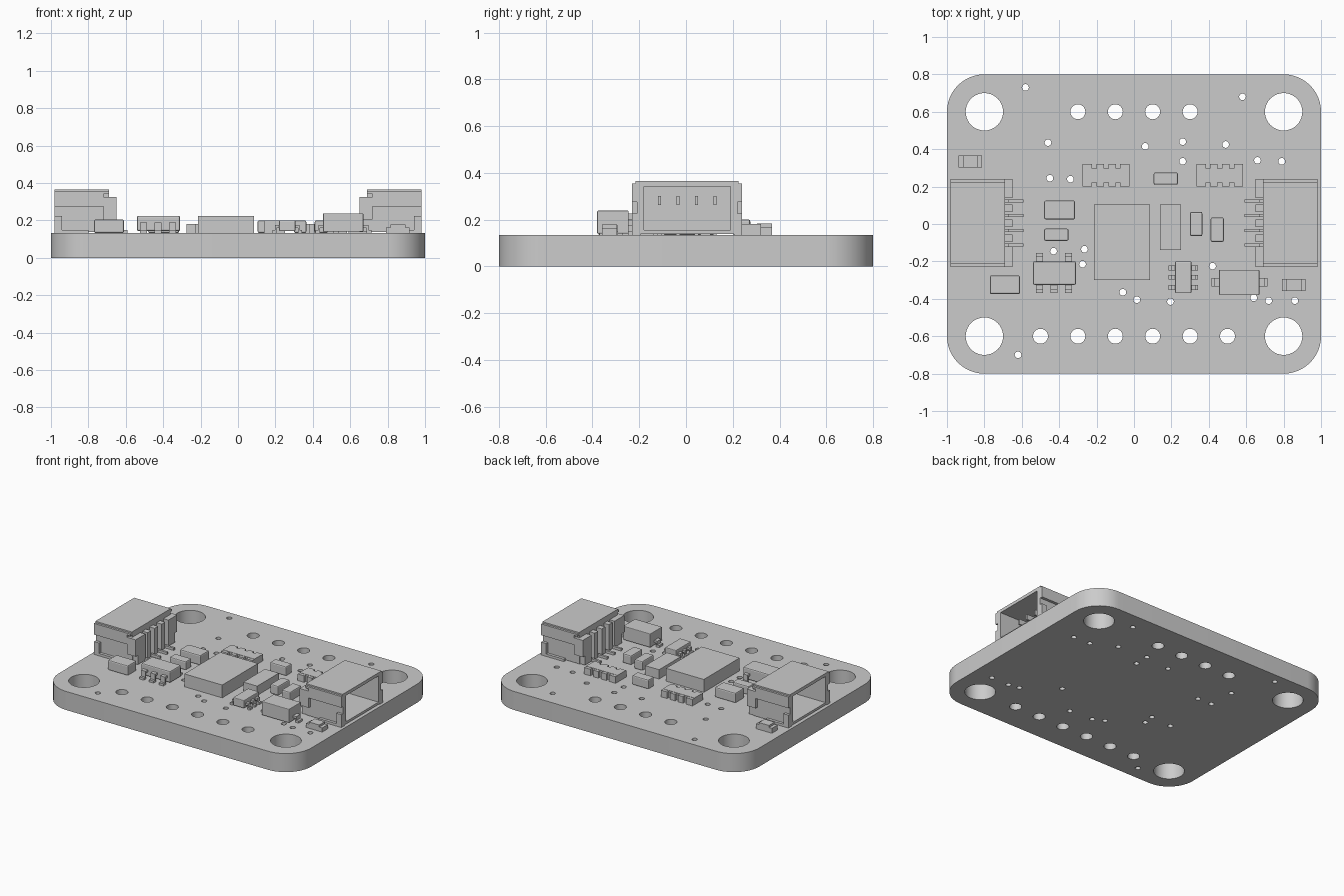
import bpy
import bmesh
from math import cos, sin, pi
from mathutils import Matrix, Vector

cube = bpy.data.objects.get("Cube")
if cube:
    bpy.data.objects.remove(cube, do_unlink=True)

grey = bpy.data.materials.new("plain_grey")
grey.use_nodes = True
grey.diffuse_color = (0.6, 0.6, 0.6, 1)
grey.node_tree.nodes["Principled BSDF"].inputs["Base Color"].default_value = (0.6, 0.6, 0.6, 1)

DECK = 0.133  # top surface of the board


def link(name, mesh):
    mesh.materials.clear()
    mesh.materials.append(grey)
    ob = bpy.data.objects.new(name, mesh)
    bpy.context.collection.objects.link(ob)
    return ob


def parts(name, boxes, bevel=0.0):
    """Join boxes given as (x0, x1, y0, y1, z0, z1) into one object."""
    bm = bmesh.new()
    for x0, x1, y0, y1, z0, z1 in boxes:
        x0, x1 = sorted((x0, x1))
        centre = Vector((x0 + x1, y0 + y1, z0 + z1)) / 2
        size = Matrix.Diagonal((x1 - x0, y1 - y0, z1 - z0, 1))
        bmesh.ops.create_cube(bm, size=1, matrix=Matrix.Translation(centre) @ size)
    mesh = bpy.data.meshes.new(name)
    bm.to_mesh(mesh)
    bm.free()
    ob = link(name, mesh)
    if bevel:
        mod = ob.modifiers.new("soft_edges", 'BEVEL')
        mod.width = bevel
        mod.segments = 2
    return ob


# Board: rounded outline with holes, filled and extruded
def circle(x, y, r, n):
    return [(x + r * cos(2 * pi * i / n), y + r * sin(2 * pi * i / n)) for i in range(n)]


outline = []
for k, (sx, sy) in enumerate([(1, 1), (-1, 1), (-1, -1), (1, -1)]):
    for i in range(13):
        a = (k + i / 12) * pi / 2
        outline.append((sx * 0.8 + 0.2 * cos(a), sy * 0.6 + 0.2 * sin(a)))

loops = [outline]
loops += [circle(sx * 0.8, sy * 0.6, 0.1, 40) for sx in (-1, 1) for sy in (-1, 1)]
loops += [circle(-0.5 + 0.2 * i, -0.6, 0.04, 24) for i in range(6)]
loops += [circle(-0.3 + 0.2 * i, 0.6, 0.04, 24) for i in range(4)]
vias = [(-.58, .73), (.58, .68), (-.46, .435), (.06, .415), (.26, .44), (.26, .335),
        (.49, .425), (.66, .34), (.79, .335), (-.45, .245), (-.34, .24), (-.43, -.145),
        (-.265, -.135), (-.275, -.215), (-.06, -.365), (.015, -.405), (.195, -.415),
        (.42, -.225), (.64, -.395), (.72, -.41), (.86, -.41), (-.62, -.7)]
loops += [circle(x, y, 0.018, 14) for x, y in vias]

curve = bpy.data.curves.new("board_outline", 'CURVE')
curve.dimensions = '2D'
curve.fill_mode = 'BOTH'
curve.extrude = DECK / 2
for pts in loops:
    spline = curve.splines.new('POLY')
    spline.points.add(len(pts) - 1)
    for p, (x, y) in zip(spline.points, pts):
        p.co = (x, y, 0, 1)
    spline.use_cyclic_u = True
temp = bpy.data.objects.new("board_outline", curve)
bpy.context.collection.objects.link(temp)
bpy.context.view_layer.update()
mesh = bpy.data.meshes.new_from_object(temp.evaluated_get(bpy.context.evaluated_depsgraph_get()))
bpy.data.objects.remove(temp, do_unlink=True)
bm = bmesh.new()
bm.from_mesh(mesh)
bmesh.ops.translate(bm, verts=bm.verts, vec=(0, 0, DECK / 2))
bmesh.ops.remove_doubles(bm, verts=bm.verts, dist=0.0001)
bmesh.ops.recalc_face_normals(bm, faces=bm.faces)
bm.to_mesh(mesh)
bm.free()
mesh.name = "board"
board = link("board", mesh)
bpy.context.view_layer.objects.active = board
board.select_set(True)
bpy.ops.object.shade_smooth_by_angle()
board.select_set(False)


# Side connectors: hollow shell, ribbed back, contacts and solder tabs
def connector(side, s):
    mid = 0.005
    shell = [
        (.69, .98, -.22, .22, .342, .365),    # roof
        (.67, .98, -.235, .235, .325, .355),  # roof rim
        (.69, .98, -.21, .21, .138, .155),    # floor
        (.69, .73, -.21, .21, .138, .35),     # back wall
    ]
    # the roof rim stops short of the cavity, so only its edges remain
    shell[1] = (.69, .98, -.235, .235, .342, .355)
    for e in (-1, 1):
        def wall(x0, x1, a, b, z0, z1):
            shell.append((x0, x1, min(e * a, e * b), max(e * a, e * b), z0, z1))
        wall(.69, .98, .185, .215, .138, .35)    # side wall
        wall(.72, .98, .21, .235, .275, .35)     # upper flange
        wall(.65, .72, .185, .235, .205, .325)   # rear shoulder
        wall(.65, .70, .175, .21, .138, .325)    # rear post
        wall(.80, .98, .20, .235, DECK, .15)     # solder tab foot
        wall(.94, .98, .20, .235, DECK, .225)    # solder tab upright
    for i in range(-1, 2):
        shell.append((.65, .70, i * .08 - .02, i * .08 + .02, .138, .325))
    for e in (-1, 1):
        y = e * .155
        shell.append((.65, .70, y - .02, y + .03, .138, .325))
    contacts = []
    for i in range(4):
        y = (i - 1.5) * .079
        contacts += [
            (.59, .70, y - .008, y + .008, DECK, .15),
            (.67, .69, y - .008, y + .008, DECK, .28),
            (.72, .88, y - .006, y + .006, .262, .30),
        ]

    def place(boxes):
        return [(s * a, s * b, c + mid, d + mid, e, f) for a, b, c, d, e, f in boxes]
    parts(side + "_connector_shell", place(shell))
    parts(side + "_connector_contacts", place(contacts))


connector("left", 1)
connector("right", -1)

# Plain rectangular chips
parts("main_chip", [(-.215, .085, -.30, .105, DECK, .225)])
parts("flat_chip", [(.14, .25, -.14, .105, DECK, .20)])

# Rounded capacitors: x0, x1, y0, y1, top
for n, (x0, x1, y0, y1, top) in enumerate([
        (-.48, -.315, .025, .125, .205), (-.48, -.35, -.09, -.025, .195),
        (-.77, -.61, -.375, -.275, .205), (.105, .235, .21, .275, .20),
        (.30, .365, -.065, .065, .20), (.41, .48, -.095, .035, .20)]):
    parts(f"capacitor_{n + 1}", [(x0, x1, y0, y1, DECK, top)], 0.008)

# Small end-capped parts
for name, x, y, top in [("resistor", -.875, .335, .183), ("indicator", .855, -.327, .178)]:
    parts(name, [(x - .04, x + .04, y - .032, y + .032, DECK, top),
                 (x - .063, x - .037, y - .032, y + .032, DECK, top - .015),
                 (x + .037, x + .063, y - .032, y + .032, DECK, top - .015)])

# Resistor networks with scalloped sides
for name, x0 in [("right_resistor_network", -.275), ("left_resistor_network", .333)]:
    boxes = [(x0, x0 + .25, .222, .298, DECK, .182)]
    for i in range(4):
        c = x0 + .03125 + i * .0633
        a, b = max(x0, c - .02), min(x0 + .25, c + .02)
        if i == 0:
            a = x0
        if i == 3:
            b = x0 + .25
        boxes.append((a, b, .20, .32, DECK, .18))
    parts(name, boxes)


# Leaded packages: a body on bent legs
def leg(x, y, dx, dy, length, half, rise):
    """Foot on the board, then an upright and a shoulder into the body."""
    out = []
    for a, b, z0, z1 in [(length * .4, length, DECK, DECK + .015),
                         (length * .4, length * .6, DECK, rise),
                         (-.01, length * .6, rise - .015, rise)]:
        xs = sorted((x + dx * a, x + dx * b)) if dx else (x - half, x + half)
        ys = sorted((y + dy * a, y + dy * b)) if dy else (y - half, y + half)
        out.append((*xs, *ys, z0, z1))
    return out


parts("regulator_body", [(-.54, -.31, -.325, -.20, .143, .225)], 0.008)
legs = []
for x in (-.505, -.428, -.35):
    legs += leg(x, -.325, 0, -1, .045, .018, .19)
    if x != -.428:
        legs += leg(x, -.20, 0, 1, .045, .018, .19)
parts("regulator_legs", legs)

parts("small_transistor_body", [(.22, .307, -.37, -.20, .143, .20)], 0.005)
legs = []
for y in (-.235, -.285, -.34):
    legs += leg(.22, y, -1, 0, .035, .013, .175)
    legs += leg(.307, y, 1, 0, .035, .013, .175)
parts("small_transistor_legs", legs)

parts("diode_body", [(.455, .67, -.38, -.245, .14, .238)], 0.004)
parts("diode_legs", leg(.455, -.312, -1, 0, .04, .022, .175)
      + leg(.67, -.312, 1, 0, .045, .022, .175))
